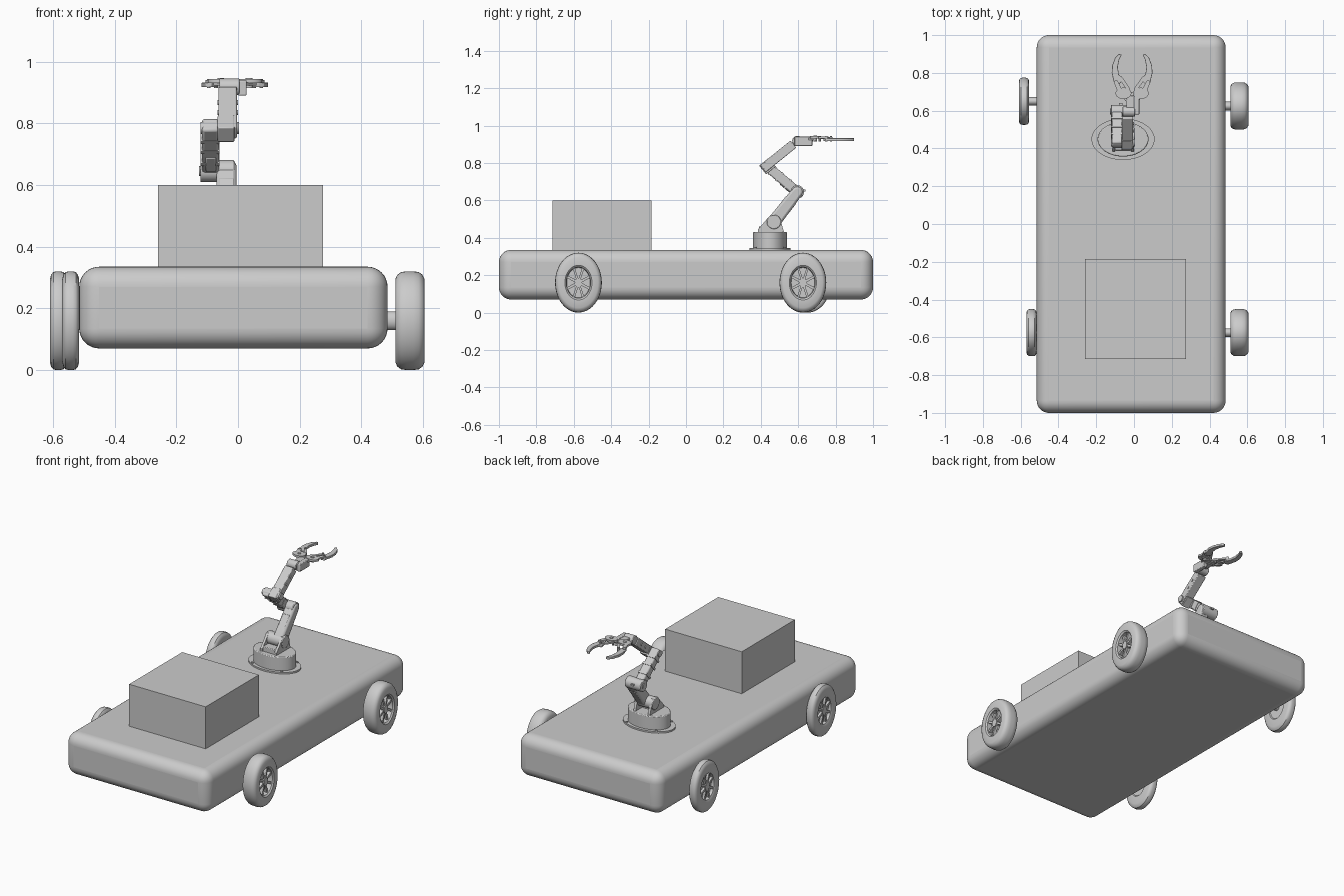
import bpy, bmesh, math
from mathutils import Vector

default_cube = bpy.data.objects.get("Cube")
if default_cube:
    bpy.data.objects.remove(default_cube, do_unlink=True)

grey = bpy.data.materials.new("plain_grey")
grey.use_nodes = True
grey.diffuse_color = (0.6, 0.6, 0.6, 1)
grey.node_tree.nodes["Principled BSDF"].inputs["Base Color"].default_value = grey.diffuse_color


def finish(name, bm, bevel=0, segments=2):
    """Turn a bmesh into a shaded object, optionally with rounded edges."""
    bmesh.ops.recalc_face_normals(bm, faces=bm.faces)
    mesh = bpy.data.meshes.new(name)
    bm.to_mesh(mesh)
    bm.free()
    mesh.materials.append(grey)
    obj = bpy.data.objects.new(name, mesh)
    bpy.context.collection.objects.link(obj)
    if bevel:
        mod = obj.modifiers.new("rounding", "BEVEL")
        mod.width, mod.segments = bevel, segments
        mod.limit_method, mod.angle_limit = "ANGLE", math.radians(40)
    bpy.ops.object.select_all(action="DESELECT")
    obj.select_set(True)
    bpy.context.view_layer.objects.active = obj
    bpy.ops.object.shade_smooth_by_angle(angle=math.radians(35))
    return obj


def prism(name, outline, low, high, axis="z", bevel=0, segments=2):
    """Extrude a 2D outline: (x, y) along z, or (y, z) along x."""
    bm = bmesh.new()
    place = (lambda a, b, t: (t, a, b)) if axis == "x" else (lambda a, b, t: (a, b, t))
    face = bm.faces.new([bm.verts.new(place(a, b, low)) for a, b in outline])
    grown = bmesh.ops.extrude_face_region(bm, geom=[face])["geom"]
    shift = Vector(place(0, 0, high - low))
    bmesh.ops.translate(bm, vec=shift, verts=[v for v in grown if isinstance(v, bmesh.types.BMVert)])
    return finish(name, bm, bevel, segments)


def rectangle(a0, a1, b0, b1):
    return [(a0, b0), (a1, b0), (a1, b1), (a0, b1)]


def ellipse(centre, ra, rb, count=32):
    steps = [math.tau * i / count for i in range(count)]
    return [(centre[0] + ra * math.cos(t), centre[1] + rb * math.sin(t)) for t in steps]


def capsule(start, end, r0, r1, count=10):
    """Round-ended bar outline between two points."""
    heading = math.atan2(end[1] - start[1], end[0] - start[0])
    points = []
    for centre, radius, turn in ((end, r1, -0.5), (start, r0, 0.5)):
        for i in range(count + 1):
            t = heading + math.pi * (turn + i / count)
            points.append((centre[0] + radius * math.cos(t), centre[1] + radius * math.sin(t)))
    return points


def along(start, end, s0, s1, side0, side1):
    """Rectangle outline aligned with the line from start to end."""
    a, b = Vector(start), Vector(end)
    d = (b - a).normalized()
    n = Vector((-d.y, d.x))
    corners = [(s0, side0), (s1, side0), (s1, side1), (s0, side1)]
    return [tuple(a + d * s + n * w) for s, w in corners]


# Chassis and cargo box
prism("chassis", rectangle(-0.515, 0.485, -1, 1), 0.07, 0.335, bevel=0.065, segments=8)
prism("cargo_box", rectangle(-0.26, 0.275, -0.715, -0.185), 0.33, 0.6)

# Wheels: a lathed tyre with a sunken hub, spokes and an axle
WHEEL_Z, RADIUS_Y, RADIUS_Z = 0.16, 0.125, 0.16
TYRE = [(-0.4, 0), (-0.4, 0.5), (-0.5, 0.54), (-0.5, 0.84), (-0.43, 0.93), (-0.3, 0.985), (-0.12, 1),
        (0.12, 1), (0.3, 0.985), (0.43, 0.93), (0.5, 0.84), (0.5, 0.58), (0.42, 0.52), (0.1, 0.5), (0.1, 0)]


def wheel(name, inner, outer, y):
    middle, width = (inner + outer) / 2, outer - inner
    bm = bmesh.new()
    verts = [bm.verts.new((middle + a * width, 0, r)) for a, r in TYRE]
    edges = [bm.edges.new(pair) for pair in zip(verts, verts[1:])]
    bmesh.ops.spin(bm, geom=verts + edges, cent=(0, 0, 0), axis=(1, 0, 0), angle=math.tau, steps=48)
    bmesh.ops.remove_doubles(bm, verts=bm.verts, dist=0.0005)
    for v in bm.verts:
        v.co = (v.co.x, y + v.co.y * RADIUS_Y, WHEEL_Z + v.co.z * RADIUS_Z)
    finish(name + "_tyre", bm)
    floor = middle + 0.08 * width
    prism(name + "_hub", ellipse((y, WHEEL_Z), 0.02, 0.026, 20), floor, middle + 0.42 * width, "x")
    for i in range(8):
        t = math.tau * (i + 0.5) / 8
        bar = along((0, 0), (math.cos(t), math.sin(t)), 0.1, 0.53, -0.045, 0.045)
        bar = [(y + a * RADIUS_Y, WHEEL_Z + b * RADIUS_Z) for a, b in bar]
        prism(name + "_spoke", bar, floor, middle + 0.36 * width, "x")
    prism(name + "_axle", ellipse((y, WHEEL_Z), 0.023, 0.03, 24), math.copysign(0.45, outer), middle, "x")


wheel("front_left_wheel", 0.51, 0.605, -0.575)
wheel("back_left_wheel", 0.51, 0.605, 0.625)
wheel("front_right_wheel", -0.515, -0.57, -0.575)
wheel("back_right_wheel", -0.555, -0.61, 0.65)

# Turntable with flange and bolts
BASE = (-0.058, 0.449)
prism("arm_flange", ellipse(BASE, 0.167, 0.11, 48), 0.33, 0.345)
prism("turntable", ellipse(BASE, 0.135, 0.092, 48), 0.34, 0.43, bevel=0.005)
for sx in (-1, 1):
    for sy in (-1, 1):
        prism("flange_bolt", ellipse((BASE[0] + sx * 0.103, BASE[1] + sy * 0.077), 0.008, 0.006, 10), 0.34, 0.351)

# Arm joints in the side plane
shoulder, elbow, forearm, wrist = (0.47, 0.485), (0.595, 0.645), (0.43, 0.785), (0.595, 0.918)

bracket = [(0.385, 0.425), (0.385, 0.445), (0.45, 0.52), (0.49, 0.52), (0.51, 0.48), (0.525, 0.425)]
for x in (-0.115, -0.015):
    prism("shoulder_bracket", bracket, x, x + 0.015, "x")
prism("shoulder_motor", rectangle(0.39, 0.46, 0.425, 0.46), -0.1, -0.015, "x", 0.004)
prism("shoulder_pin", ellipse(shoulder, 0.038, 0.038), -0.12, 0.005, "x", 0.004)

# Lower link, middle link and upper link
prism("lower_link", capsule(shoulder, elbow, 0.036, 0.03), -0.07, -0.005, "x", 0.012)
prism("lower_link_cover", along(shoulder, elbow, 0.05, 0.15, -0.034, 0.034), -0.062, -0.013, "x", 0.004)
prism("elbow_pin", ellipse(elbow, 0.036, 0.036), -0.122, -0.012, "x", 0.004)
prism("elbow_cap", ellipse(elbow, 0.016, 0.016, 16), -0.126, -0.005, "x")
prism("elbow_stop", rectangle(0.6, 0.64, 0.648, 0.658), -0.08, -0.06, "x")

prism("middle_link", along(elbow, forearm, 0, 0.235, -0.026, 0.026), -0.117, -0.062, "x", 0.008)
prism("middle_motor", along(elbow, forearm, 0.03, 0.1, -0.012, 0.03), -0.105, -0.072, "x", 0.004)
for s in (0.06, 0.12, 0.17):
    prism("middle_rib", along(elbow, forearm, s, s + 0.012, -0.029, 0.029), -0.121, -0.06, "x")

prism("forearm_pin", ellipse(forearm, 0.02, 0.02, 20), -0.122, 0.004, "x")
prism("upper_link", along(forearm, wrist, -0.025, 0.185, -0.025, 0.024), -0.063, -0.004, "x", 0.004)
prism("upper_link_foot", along(forearm, wrist, -0.03, 0.035, -0.035, 0.025), -0.066, -0.012, "x", 0.003)
for s in (0.08, 0.13):
    dot = Vector(forearm).lerp(Vector(wrist), s / 0.21)
    prism("upper_link_screw", ellipse(dot, 0.008, 0.008, 12), -0.067, 0, "x")
prism("wrist_joint", ellipse(wrist, 0.027, 0.027), -0.06, 0.005, "x", 0.003)
prism("wrist_motor", rectangle(0.58, 0.675, 0.89, 0.94), 0, 0.028, "x", 0.004)

# Gripper: palm, gears, links and mirrored claws
MID = -0.01
prism("wrist_bar", rectangle(MID - 0.03, MID + 0.03, 0.59, 0.68), 0.915, 0.935, bevel=0.003)
prism("palm", [(MID - 0.035, 0.65), (MID + 0.035, 0.65), (MID + 0.07, 0.7), (MID - 0.07, 0.7)], 0.922, 0.932)
CLAW = [(0.075, 0.735), (0.095, 0.745), (0.108, 0.8), (0.105, 0.84), (0.09, 0.88), (0.07, 0.9),
        (0.056, 0.896), (0.068, 0.87), (0.076, 0.83), (0.07, 0.79), (0.05, 0.775), (0.055, 0.755)]
for side in (-1, 1):
    def spot(a, b):
        return (MID + side * a, b)
    prism("gripper_gear", ellipse(spot(0.046, 0.692), 0.042, 0.03, 24), 0.93, 0.943)
    prism("gear_screw", ellipse(spot(0.046, 0.692), 0.011, 0.009, 12), 0.915, 0.947)
    prism("outer_link", capsule(spot(0.06, 0.695), spot(0.085, 0.75), 0.013, 0.011, 6), 0.931, 0.941)
    prism("inner_link", capsule(spot(0.02, 0.715), spot(0.062, 0.775), 0.009, 0.009, 6), 0.928, 0.938)
    prism("claw", [spot(a, b) for a, b in CLAW], 0.917, 0.932, bevel=0.002)
    for pivot in ((0.085, 0.75), (0.062, 0.775), (0.02, 0.715)):
        prism("claw_pin", ellipse(spot(*pivot), 0.006, 0.006, 10), 0.914, 0.944)
